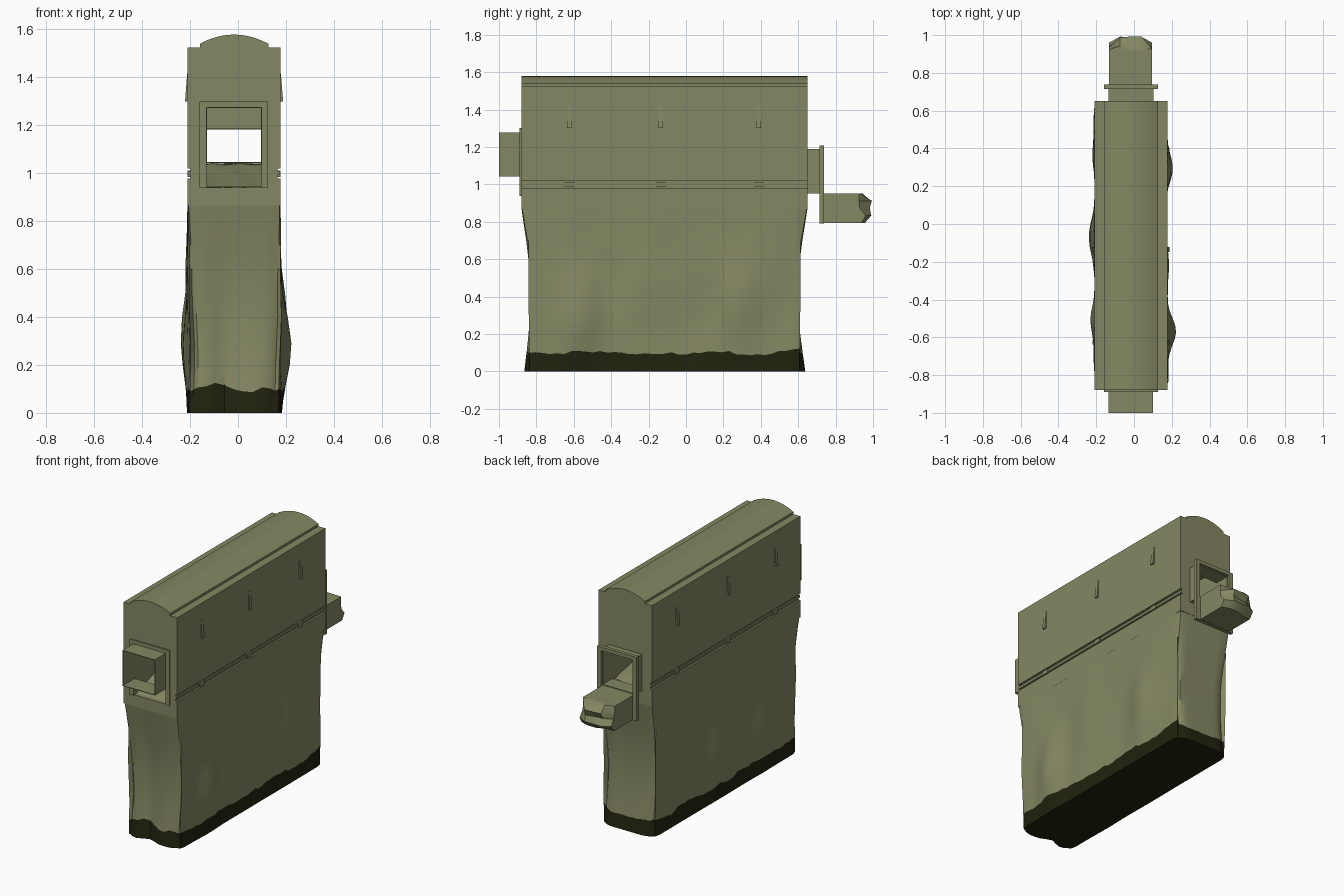
import bpy, bmesh, math, random
from mathutils import Vector, noise

if "Cube" in bpy.data.objects:
    bpy.data.objects.remove(bpy.data.objects["Cube"])

random.seed(4)

def material(name, rgb):
    m = bpy.data.materials.new(name)
    m.diffuse_color = (*rgb, 1)
    m.use_nodes = True
    m.node_tree.nodes["Principled BSDF"].inputs["Base Color"].default_value = m.diffuse_color
    return m

OLIVE = material("olive", (0.235, 0.245, 0.125))
DARK = material("dark_soil", (0.016, 0.016, 0.005))

def finish(name, bm, mats=(OLIVE,), smooth=False):
    bmesh.ops.recalc_face_normals(bm, faces=bm.faces)
    me = bpy.data.meshes.new(name)
    bm.to_mesh(me)
    bm.free()
    for m in mats:
        me.materials.append(m)
    ob = bpy.data.objects.new(name, me)
    bpy.context.collection.objects.link(ob)
    if smooth:
        bpy.ops.object.select_all(action='DESELECT')
        ob.select_set(True)
        bpy.context.view_layer.objects.active = ob
        bpy.ops.object.shade_smooth_by_angle(angle=math.radians(35))
    return ob

def add_box(bm, x, y, z):
    vs = bmesh.ops.create_cube(bm, size=1)["verts"]
    for v in vs:
        v.co = Vector([(a + b) / 2 + c * (b - a) for c, (a, b) in zip(v.co, (x, y, z))])

def boxes(name, *specs):
    bm = bmesh.new()
    for s in specs:
        add_box(bm, *s)
    return finish(name, bm)

def extrude_y(name, profile, y0, y1, smooth=False):
    bm = bmesh.new()
    f = bm.faces.new([bm.verts.new((x, y0, z)) for x, z in profile])
    r = bmesh.ops.extrude_face_region(bm, geom=[f])
    for v in r["geom"]:
        if isinstance(v, bmesh.types.BMVert):
            v.co.y = y1
    return finish(name, bm, smooth=smooth)

def ring(name, x, z, wall, y):
    """Open rectangular sleeve running along y."""
    (x0, x1), (z0, z1) = x, z
    return boxes(name, ((x0, x0 + wall), y, z), ((x1 - wall, x1), y, z),
                 ((x0 + wall, x1 - wall), y, (z0, z0 + wall)),
                 ((x0 + wall, x1 - wall), y, (z1 - wall, z1)))

XL, XR, Y0, Y1 = -0.21, 0.177, -0.88, 0.65
MID = (XL + XR) / 2

# Housing with a recessed side groove, cut through by a passage
half = [(XR, 0.865), (XR, 0.978), (XR - 0.012, 0.978), (XR - 0.012, 0.992),
        (XR - 0.004, 0.992), (XR - 0.004, 1.008), (XR - 0.012, 1.008),
        (XR - 0.012, 1.02), (XR, 1.02), (XR, 1.525)]
housing = extrude_y("housing", half + [(2 * MID - x, z) for x, z in reversed(half)], Y0, Y1)
for nm, spec in (("main_passage_cutter", ((-0.132, 0.098), (-1.0, 0.62), (0.94, 1.272))),
                 ("rear_passage_cutter", ((-0.132, 0.098), (0.5, 0.8), (0.956, 1.184)))):
    c = boxes(nm, spec)
    c.hide_render = True
    c.hide_viewport = True
    c.display_type = 'WIRE'
    mod = housing.modifiers.new(nm, 'BOOLEAN')
    mod.operation = 'DIFFERENCE'
    mod.object = c
    mod.solver = 'EXACT'

# Arched roof on two thin ledges
arc = []
for i in range(17):
    t = i / 16 * 2 - 1
    arc.append((MID + t * 0.143, 1.54 + 0.038 * (1 - t * t)))
extrude_y("roof", [(MID - 0.143, 1.52)] + arc + [(MID + 0.143, 1.52)], Y0, Y1, smooth=True)

# Front portal frame and sleeve
boxes("front_frame", ((-0.16, -0.132), (-0.889, -0.87), (0.938, 1.30)),
      ((0.098, 0.126), (-0.889, -0.87), (0.938, 1.30)),
      ((-0.132, 0.098), (-0.889, -0.87), (1.272, 1.30)))
ring("front_sleeve", (-0.134, 0.1), (1.043, 1.276), 0.004, (-1.0, -0.88))

# Rear sleeve and flange
ring("rear_sleeve", (-0.136, 0.102), (0.952, 1.188), 0.005, (0.64, 0.72))
boxes("rear_flange", ((-0.16, -0.132), (0.715, 0.738), (0.79, 1.207)),
      ((0.098, 0.126), (0.715, 0.738), (0.79, 1.207)),
      ((-0.132, 0.098), (0.715, 0.738), (1.184, 1.207)),
      ((-0.132, 0.098), (0.715, 0.738), (0.79, 0.952)))

# Broken ledge behind the flange, with a ragged end
bm = bmesh.new()
add_box(bm, (-0.132, 0.096), (0.73, 0.95), (0.793, 0.952))
bmesh.ops.subdivide_edges(bm, edges=bm.edges, cuts=3, use_grid_fill=True)
for v in bm.verts:
    if v.co.y > 0.94:
        edge = max(abs(v.co.x + 0.018) / 0.114, abs(v.co.z - 0.872) / 0.08)
        v.co.y = (0.94 if edge > 0.9 else 0.975) + random.uniform(-0.02, 0.024)
    elif v.co.y > 0.8:
        v.co.y += 0.02
finish("broken_ledge", bm, smooth=True)

# Lumpy fill on the passage floor
bm = bmesh.new()
bmesh.ops.create_grid(bm, x_segments=10, y_segments=30, size=0.5)
for v in bm.verts:
    x, t = v.co.x, v.co.y + 0.5
    v.co = (-0.017 + x * 0.23, -0.86 + t * 1.46,
            0.942 + 0.095 * min(1, t * 5) * min(1, (1 - t) * 4)
            + 0.012 * noise.noise(Vector((x * 4, t * 14, 0))) * min(1, t * 8))
finish("passage_floor_fill", bm, smooth=True)

# Side clips and groove brackets, on both sides
for side, face, s in (("right", XR, 1), ("left", XL, -1)):
    for i, y in enumerate((-0.625, -0.135, 0.39)):
        bm = bmesh.new()
        add_box(bm, sorted((face - s * 0.01, face + s * 0.011)), (y - 0.012, y + 0.012), (1.30, 1.415))
        for v in bm.verts:
            if v.co.z > 1.4 and (v.co.x - face) * s > 0:
                v.co.x = face + s * 0.002
        finish(f"{side}_clip_{i + 1}", bm)
        boxes(f"{side}_bracket_{i + 1}",
              (sorted((face - s * 0.014, face + s * 0.001)), (y - 0.025, y + 0.025), (0.985, 1.012)))

# Rocky base: stacked rounded rings, bulged and pinched, with a dark foot
RIGHT = [(-0.57, 0.29, 0.052, 0.11), (0.28, 0.40, 0.02, 0.1)]
LEFT = [(-0.06, 0.32, 0.022, 0.15), (-0.5, 0.29, 0.024, 0.1), (0.35, 0.6, 0.01, 0.1)]
BANDS = [0, 0.05, 0.1, 0.2, 0.29, 0.4, 0.5, 0.6, 0.7, 0.8, 0.875]
NL, NE = 40, 10

def lerp(a, b, t):
    return a + (b - a) * t

outline = ([(XR, lerp(Y0, Y1, i / NL)) for i in range(NL)] +
           [(lerp(XR, XL, i / NE), Y1) for i in range(NE)] +
           [(XL, lerp(Y1, Y0, i / NL)) for i in range(NL)] +
           [(lerp(XL, XR, i / NE), Y0) for i in range(NE)])

def base_point(x, y, z):
    k = max(0.0, 1 - z / 0.865)
    r = 0.012 + 0.07 * k
    q = Vector((min(max(x, XL + r), XR - r), min(max(y, Y0 + r), Y1 - r)))
    p = q + (Vector((x, y)) - q).normalized() * r
    w = math.sin(math.pi * min(1, z / 0.865))
    # broad side bulges
    for s, bumps in ((1, RIGHT), (-1, LEFT)):
        if (x - MID) * s > 0.19:
            for by, bz, a, sy in bumps:
                p.x += s * a * math.exp(-((y - by) / sy) ** 2 - ((z - bz) / 0.2) ** 2)
            p.x -= s * (0.004 + 0.007 * math.sin(y * 11 + s)) * w
    # pinched ends with a vertical cleft at the front
    if y < Y0 + 0.01:
        p.y += 0.04 * w + 0.035 * k * math.exp(-((x + 0.05) / 0.05) ** 2)
        p.y += 0.015 * k
    elif y > Y1 - 0.01:
        p.y -= 0.045 * w + 0.012 * k
    n = noise.noise(Vector((p.x * 5, p.y * 5, z * 3)))
    return (p.x + 0.012 * n * w * (1 if x > MID else -1), p.y, z)

bm = bmesh.new()
rings = []
for j, z in enumerate(BANDS):
    row = []
    for i, (x, y) in enumerate(outline):
        jag = 0
        if j == 2:
            jag = 0.025 * noise.noise(Vector((x * 9, y * 5, 3))) + random.uniform(-0.008, 0.008)
        row.append(bm.verts.new(base_point(x, y, z + jag)))
    rings.append(row)
n = len(outline)
for j in range(len(rings) - 1):
    for i in range(n):
        f = bm.faces.new((rings[j][i], rings[j][(i + 1) % n],
                          rings[j + 1][(i + 1) % n], rings[j + 1][i]))
        f.material_index = 1 if j < 2 else 0
bm.faces.new(rings[0]).material_index = 1
finish("rocky_base", bm, (OLIVE, DARK), smooth=True)
